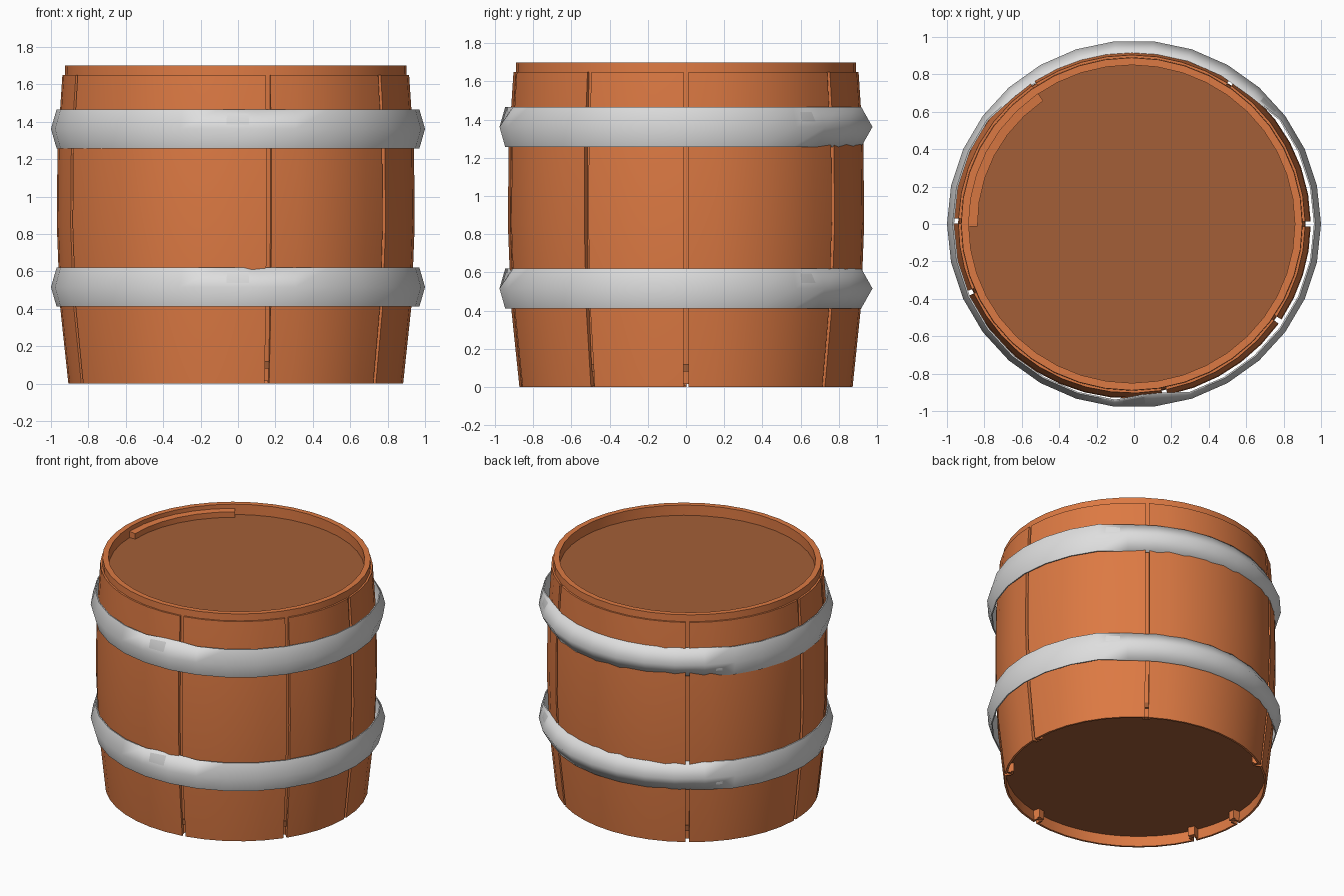
import bpy, bmesh, math
from math import radians, sin, cos, exp

cube = bpy.data.objects.get("Cube")
if cube:
    bpy.data.objects.remove(cube, do_unlink=True)


def material(name, rgb):
    m = bpy.data.materials.new(name)
    m.use_nodes = True
    m.diffuse_color = (*rgb, 1)
    m.node_tree.nodes["Principled BSDF"].inputs["Base Color"].default_value = (*rgb, 1)
    return m


WOOD = material("orange wood", (0.72, 0.193, 0.056))
LID = material("dark brown wood", (0.37, 0.113, 0.038))
METAL = material("light grey metal", (0.73, 0.73, 0.73))


def sweep(name, profile, start, end, steps, mat, cx=-0.012, ys=0.975, bend=None, sharp=35):
    """Sweep a closed (radius, height) loop round the z axis."""
    full = end - start >= 360
    bm = bmesh.new()
    rings = []
    for i in range(steps if full else steps + 1):
        a = start + (end - start) * i / steps
        ring = []
        for r, z in profile:
            if bend:
                r = bend(r, z, a)
            ring.append(bm.verts.new((cx + r * cos(radians(a)), r * ys * sin(radians(a)), z)))
        rings.append(ring)
    n = len(profile)
    pairs = list(zip(rings, rings[1:])) + ([(rings[-1], rings[0])] if full else [])
    for p, q in pairs:
        for k in range(n):
            bm.faces.new((p[k], q[k], q[(k + 1) % n], p[(k + 1) % n]))
    if not full:
        bm.faces.new(rings[0])
        bm.faces.new(rings[-1])
    bmesh.ops.recalc_face_normals(bm, faces=bm.faces)
    mesh = bpy.data.meshes.new(name)
    bm.to_mesh(mesh)
    bm.free()
    mesh.materials.append(mat)
    obj = bpy.data.objects.new(name, mesh)
    bpy.context.collection.objects.link(obj)
    bpy.ops.object.select_all(action="DESELECT")
    obj.select_set(True)
    bpy.context.view_layer.objects.active = obj
    bpy.ops.object.shade_smooth_by_angle(angle=radians(sharp))
    return obj


# Bulging side curve shared by the staves and the inner wall
curve = [(0.895, 0), (0.94, 0.42), (0.957, 0.85), (0.953, 1.26), (0.927, 1.65)]
inset = 0.028

# Inner wall standing on the bottom lid, with the raised rim on top
outer = [(0.876, 0.1)] + [(r - inset, z) for r, z in curve[1:-1]] + [(0.914, 1.65), (0.912, 1.7)]
inner = [(0.872, 1.7), (0.872, 1.6), (0.85, 0.1)]
sweep("inner_wall", outer + inner, 0, 360, 40, WOOD)

# Seven uneven staves separated by narrow slits, each slit closed by a cleat at the foot
slits = [-181, -156.5, -79.3, -34, 0, 55.7, 124.3, 179]
stave = curve + [(r - inset, z) for r, z in reversed(curve[1:])] + [(0.88, 0)]
for i, (a, b) in enumerate(zip(slits, slits[1:])):
    sweep(f"stave_{i + 1}", stave, a + 0.8, b - 0.8, max(3, round((b - a) / 9)), WOOD)
    sweep(f"bottom_cleat_{i + 1}", [(0.835, 0.015), (0.87, 0.015), (0.875, 0.11), (0.835, 0.11)],
          b - 1.7, b + 1.7, 1, WOOD)
    for side, at in (("a", b - 1.3), ("b", b + 1.3)):
        sweep(f"cleat_side_{i + 1}{side}", [(0.85, 0.005), (0.885, 0.005), (0.885, 0.11), (0.85, 0.11)],
              at - 0.45, at + 0.45, 1, WOOD)

# Thicker piece of rim on the back right
sweep("rim_ledge", [(0.825, 1.6), (0.88, 1.6), (0.88, 1.67), (0.825, 1.665)],
      125, 181, 6, WOOD)

# Top and bottom lids, set in from the rims
for name, z, radius in (("top_lid", 1.604, 0.872), ("bottom_lid", 0.1, 0.887)):
    bpy.ops.mesh.primitive_cylinder_add(vertices=40, radius=radius, depth=0.04,
                                        location=(-0.012, 0, z))
    lid = bpy.context.object
    lid.name = name
    lid.scale.y = 0.975
    lid.data.materials.append(LID)


def hoop(name, zc):
    def tuck(r, z, a):
        # Hoop edges are pressed onto the staves at the back and at one front spot
        if abs(z - zc) < 0.05:
            return r
        back = max(0, min(1, (52 - abs(a - 88)) / 12))
        front = exp(-((a - 276) / 6) ** 2) if z > zc else 0
        return r - 0.03 * back - 0.038 * front

    half, t = 0.104, 0.008
    loop = [(0.97, zc - half), (1.0, zc), (0.97, zc + half),
            (0.97 - t, zc + half), (1.0 - t, zc), (0.97 - t, zc - half)]
    sweep(name, loop, 0, 360, 30, METAL, cx=0, ys=0.982, bend=tuck, sharp=66)


# Ridged metal hoops
hoop("lower_hoop", 0.516)
hoop("upper_hoop", 1.362)
